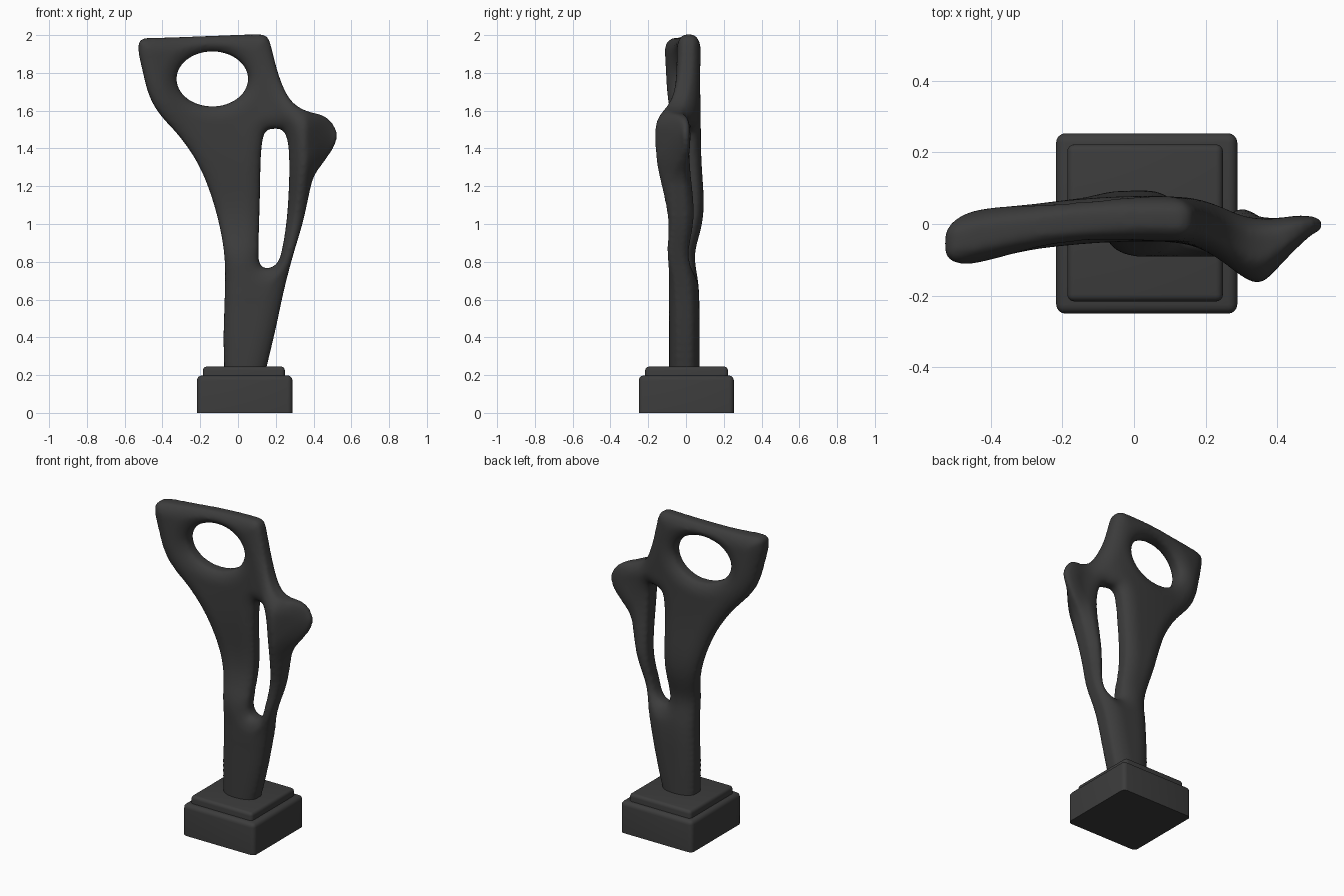
import bpy, bmesh, math
from mathutils import Matrix, Vector, kdtree

if "Cube" in bpy.data.objects:
    bpy.data.objects.remove(bpy.data.objects["Cube"])

stone = bpy.data.materials.new("dark_grey")
stone.diffuse_color = (0.045, 0.045, 0.045, 1)
stone.use_nodes = True
stone.node_tree.nodes["Principled BSDF"].inputs["Base Color"].default_value = stone.diffuse_color


def rounded(pts, rounds=3):
    """Closed corner-cutting curve through a few control points."""
    for _ in range(rounds):
        out = []
        for i, (ax, az) in enumerate(pts):
            bx, bz = pts[(i + 1) % len(pts)]
            out += [(ax * .75 + bx * .25, az * .75 + bz * .25),
                    (ax * .25 + bx * .75, az * .25 + bz * .75)]
        pts = out
    return pts


def ramp(v, lo, hi):
    t = min(max((v - lo) / (hi - lo), 0), 1)
    return t * t * (3 - 2 * t)


def bump(v, mid, width):
    return math.exp(-((v - mid) / width) ** 2)


def evaluated_mesh(obj):
    deps = bpy.context.evaluated_depsgraph_get()
    return bpy.data.meshes.new_from_object(obj.evaluated_get(deps))


def add_object(name, mesh):
    obj = bpy.data.objects.new(name, mesh)
    bpy.context.collection.objects.link(obj)
    return obj


def remesh(obj, size, smooth):
    m = obj.modifiers.new("remesh", 'REMESH')
    m.mode = 'VOXEL'
    m.voxel_size = size
    if smooth:
        s = obj.modifiers.new("smooth", 'SMOOTH')
        s.factor, s.iterations = 0.5, smooth
    mesh = evaluated_mesh(obj)
    obj.modifiers.clear()
    obj.data = mesh


# Front profile of the sculpture and its two openings (x, z)
outline = rounded([
    (-.07, .10), (-.073, .25), (-.077, .4), (-.072, .55), (-.068, .68), (-.068, .81),
    (-.087, .95), (-.132, 1.13), (-.202, 1.31), (-.302, 1.46), (-.422, 1.585), (-.477, 1.69),
    (-.507, 1.82), (-.529, 1.915), (-.524, 1.985), (-.41, 1.985), (-.28, 1.99),
    (-.12, 1.996), (.02, 2.002), (.085, 2.003), (.157, 2.003), (.18, 1.92), (.215, 1.78),
    (.27, 1.655), (.35, 1.597), (.47, 1.574), (.530, 1.49), (.517, 1.42), (.467, 1.345),
    (.397, 1.255), (.372, 1.14), (.342, 1.0), (.292, .84), (.242, .65), (.205, .47),
    (.165, .3), (.14, .2), (.13, .10)])
oval = [(-.136 + .190 * math.cos(a), 1.768 + .146 * math.sin(a))
        for a in (math.tau * i / 72 for i in range(72))]
slot = rounded([
    (.19, 1.506), (.14, 1.498), (.123, 1.41), (.118, 1.3), (.116, 1.15), (.111, 1.0),
    (.108, .88), (.109, .777), (.16, .76), (.215, .79), (.24, .89), (.26, 1.03),
    (.269, 1.17), (.273, 1.3), (.268, 1.43), (.243, 1.503)])

# Slab cut from the profile
HALF = 0.065
curve = bpy.data.curves.new("profile", 'CURVE')
curve.dimensions, curve.fill_mode, curve.extrude = '2D', 'BOTH', HALF
for loop in (outline, oval, slot):
    sp = curve.splines.new('POLY')
    sp.points.add(len(loop) - 1)
    for p, (x, z) in zip(sp.points, loop):
        p.co = (x, z, 0, 1)
    sp.use_cyclic_u = True
profile = add_object("profile", curve)
slab = evaluated_mesh(profile)
bpy.data.objects.remove(profile)
slab.transform(Matrix.Rotation(math.pi / 2, 4, 'X'))
bm = bmesh.new()
bm.from_mesh(slab)
bmesh.ops.remove_doubles(bm, verts=bm.verts, dist=1e-5)
bmesh.ops.recalc_face_normals(bm, faces=bm.faces)
bm.to_mesh(slab)
bm.free()
figure = add_object("sculpture", slab)
remesh(figure, 0.012, 0)

# Round the rims, vary the thickness and bend the sheet in depth
edge = outline + oval + slot
tree = kdtree.KDTree(len(edge))
for i, (x, z) in enumerate(edge):
    tree.insert((x, 0, z), i)
tree.balance()
for v in figure.data.vertices:
    x, y, z = v.co
    t = ramp(z, .6, .95)
    d = min(tree.find((x, 0, z))[2] / (.105 - .02 * t), 1)
    rim = 0.24 + 0.76 * math.sqrt(1 - (1 - d) ** 2)
    wing = bump(x, .335, .12) * bump(z, 1.45, .36 if z > 1.45 else .58)
    tip = min(max((x - .36) / .14, 0), 1)
    left = ramp(-x, .25, .45)
    sheet = .015 - .21 * (x - .05) ** 2 + .016 * bump(z, 1.1, .2)
    centre = (-.009 * (1 - t) + sheet * t - .072 * wing
              - .03 * bump(z, .84, .13) + .035 * tip)
    half = .08 * (1 - t) + .063 * t + .026 * wing + .01 * left
    half *= 1 - .55 * tip
    v.co.y = centre + y / HALF * half * rim
remesh(figure, 0.010, 8)
figure.data.materials.clear()
figure.data.materials.append(stone)
figure.data.shade_smooth()


# Two-step plinth with softened edges
def block(name, lo, hi, bevel):
    lo, hi = Vector(lo), Vector(hi)
    mesh = bpy.data.meshes.new(name)
    b = bmesh.new()
    bmesh.ops.create_cube(b, size=1)
    for v in b.verts:
        v.co = (lo + hi) / 2 + v.co * (hi - lo)
    edges = [e for e in b.edges if max(v.co.z for v in e.verts) > lo.z + .001]
    bmesh.ops.bevel(b, geom=edges, offset=bevel, segments=4, profile=.5, affect='EDGES')
    b.to_mesh(mesh)
    b.free()
    mesh.materials.append(stone)
    obj = add_object(name, mesh)
    bpy.ops.object.select_all(action='DESELECT')
    obj.select_set(True)
    bpy.context.view_layer.objects.active = obj
    bpy.ops.object.shade_smooth_by_angle(angle=math.radians(35))


block("plinth_base", (-.217, -.25, 0), (.288, .253, .198), .026)
block("plinth_step", (-.186, -.216, .15), (.248, .222, .245), .02)
